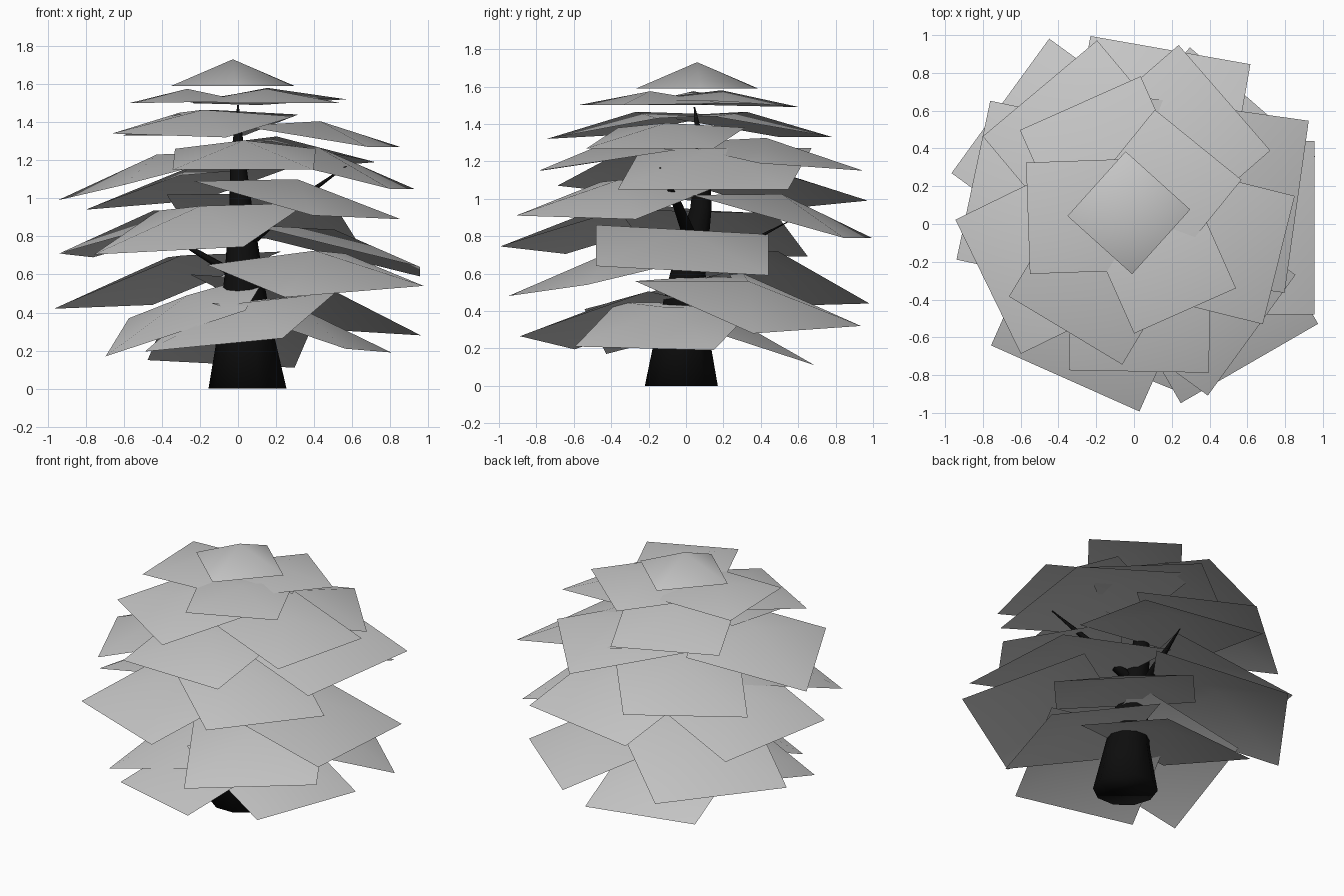
import bpy
import bmesh
import math
from mathutils import Vector

if "Cube" in bpy.data.objects:
    bpy.data.objects.remove(bpy.data.objects["Cube"], do_unlink=True)


def make_material(name, grey):
    mat = bpy.data.materials.new(name)
    mat.use_nodes = True
    colour = (grey, grey, grey, 1)
    mat.diffuse_color = colour
    mat.node_tree.nodes["Principled BSDF"].inputs["Base Color"].default_value = colour
    return mat


leaf_grey = make_material("leaf_grey", 0.57)
bark_black = make_material("bark_black", 0.004)


def finish(name, bm, mat):
    mesh = bpy.data.meshes.new(name)
    bm.to_mesh(mesh)
    bm.free()
    mesh.materials.append(mat)
    for poly in mesh.polygons:
        poly.use_smooth = True
    obj = bpy.data.objects.new(name, mesh)
    bpy.context.collection.objects.link(obj)


def leaf_card(name, azimuth, reach, shift, outer_z, roll, side, rise, bump):
    """Square bough, high at the trunk, with its middle pulled up."""
    a = math.radians(azimuth)
    out = Vector((math.cos(a), math.sin(a), 0))
    across = Vector((-out.y, out.x, 0))
    up = Vector((0, 0, 1))
    edge = out * reach + across * shift + up * outer_z
    back = up * rise - out * math.sqrt(side ** 2 - rise ** 2)
    half = across * side / 2 + up * roll
    bm = bmesh.new()
    ring = [bm.verts.new(c) for c in
            (edge - half, edge + half, edge + half + back, edge - half + back)]
    peak = bm.verts.new(edge + back / 2 + up * bump)
    for i in range(4):
        bm.faces.new((ring[i], ring[(i + 1) % 4], peak))
    finish(name, bm, leaf_grey)


def limb(name, path, sides):
    """Tapered limb through rings given as centre and radius."""
    bm = bmesh.new()
    rings = []
    for x, y, z, r in path:
        rings.append([bm.verts.new((x + r * math.cos(math.tau * i / sides),
                                    y + r * math.sin(math.tau * i / sides), z))
                      for i in range(sides)])
    for low, high in zip(rings, rings[1:]):
        for i in range(sides):
            j = (i + 1) % sides
            bm.faces.new((low[i], low[j], high[j], high[i]))
    bm.faces.new(rings[0][::-1])
    bm.faces.new(rings[-1])
    finish(name, bm, bark_black)


# Trunk and bare twigs
limb("trunk", [(0.05, -0.025, 0, 0.205), (0.04, -0.02, 0.3, 0.145), (0.03, 0.01, 0.6, 0.1),
               (0.015, 0.08, 0.95, 0.06), (0, 0.09, 1.2, 0.04), (0, 0.045, 1.49, 0.004)], 10)
limb("twig_left", [(0.03, 0.04, 0.75, 0.05), (0.3, -0.05, 0.98, 0.03), (0.57, -0.14, 1.17, 0.004)], 6)
limb("twig_back", [(0.03, 0.02, 0.6, 0.05), (0.07, 0.3, 0.75, 0.03), (0.1, 0.57, 0.89, 0.004)], 6)
limb("twig_right", [(0.02, 0, 0.58, 0.05), (-0.2, -0.02, 0.71, 0.03), (-0.4, -0.05, 0.83, 0.004)], 6)

# Boughs per tier: side, rise, bump, then (azimuth, reach, sideways shift, outer height, roll)
tiers = {
    "crown": (0.46, 0, 0.14, [(48, 0.256, 0.06, 1.59, 0)]),
    "top": (0.59, 0.01, 0.07, [(182, 0.56, -0.05, 1.5, 0), (51, 0.54, 0, 1.505, -0.015),
                               (294, 0.53, 0.06, 1.5, 0)]),
    "upper": (0.7, 0.11, 0.08, [(114, 0.7, 0, 1.33, 0), (239, 0.67, -0.02, 1.33, -0.01),
                                (346, 0.79, 0, 1.27, 0)]),
    "high": (0.74, 0.11, 0.1, [(41, 0.8, 0.19, 1.17, -0.02), (269, 0.78, 0.04, 1.15, 0)]),
    "middle": (0.79, 0.18, 0.11, [(206, 0.84, -0.04, 1.03, 0.04), (130, 0.87, -0.08, 0.965, -0.025),
                                  (324, 0.85, -0.11, 0.9, -0.01)]),
    "broad": (0.86, 0.23, 0.12, [(80, 0.94, -0.03, 0.79, 0), (246, 0.895, 0, 0.725, 0.02),
                                 (168, 0.88, -0.05, 0.7, 0.01)]),
    "wide": (0.92, 0.22, 0.11, [(352, 0.84, 0.21, 1.05, 0), (0, 0.955, -0.02, 0.615, -0.025)]),
    "lower": (0.84, 0.17, 0.13, [(300, 0.945, 0.16, 0.51, 0.03)]),
    "steep": (0.88, 0.28, 0.12, [(144, 0.94, -0.09, 0.43, -0.01), (49, 0.9, -0.05, 0.3, 0.02)]),
    "skirt": (0.78, 0.24, 0.1, [(248, 0.735, 0.16, 0.23, 0.035), (342, 0.72, 0, 0.2, -0.01),
                                (98, 0.64, 0, 0.13, 0.02), (171, 0.62, 0.14, 0.27, -0.1)]),
}
for tier, (side, rise, bump, cards) in tiers.items():
    for n, card in enumerate(cards, 1):
        leaf_card(f"{tier}_bough_{n}", *card, side, rise, bump)
